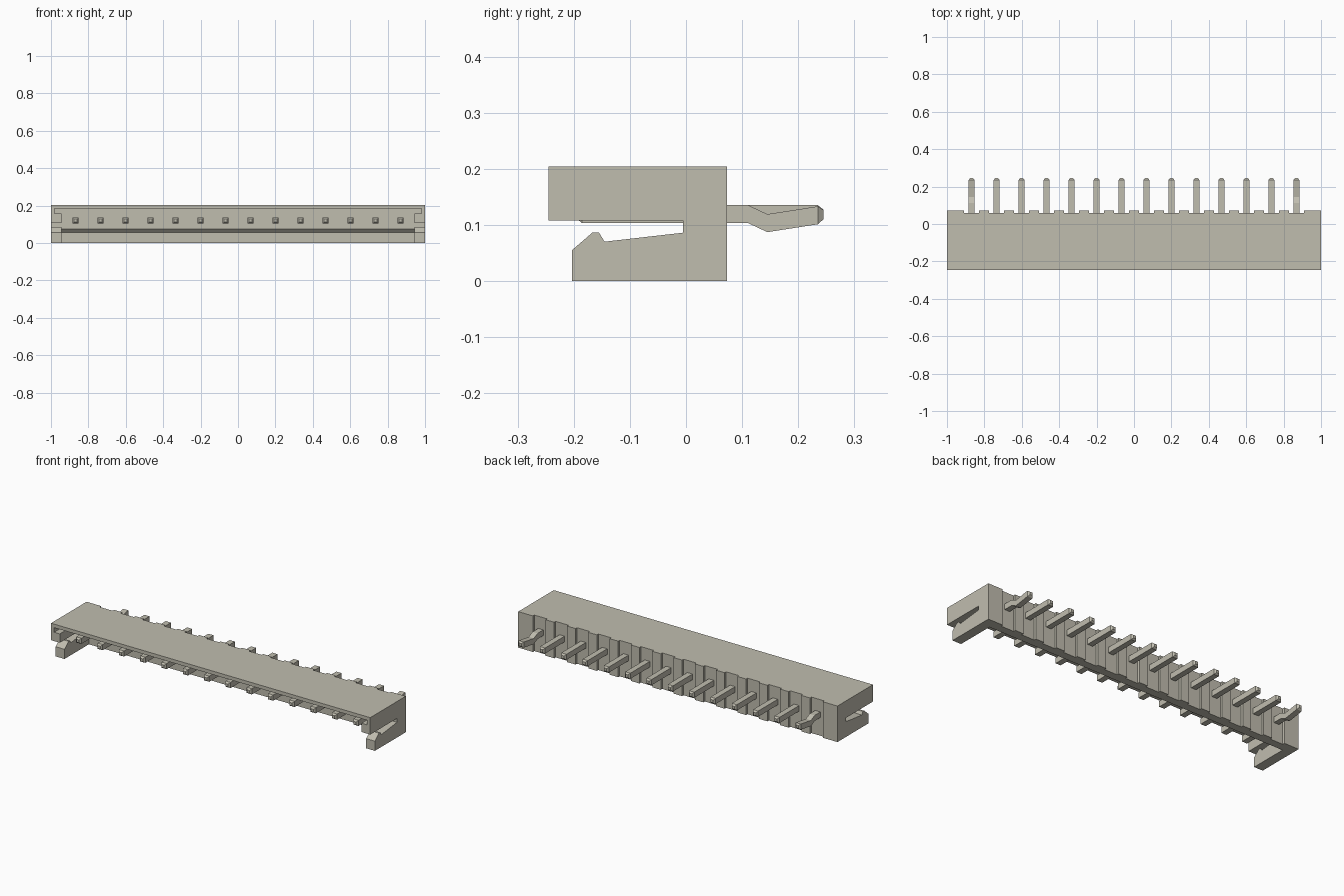
import bpy, bmesh

old = bpy.data.objects.get("Cube")
if old:
    bpy.data.objects.remove(old, do_unlink=True)

# One warm grey plastic for everything
grey = bpy.data.materials.new("warm grey")
grey.use_nodes = True
colour = (0.527, 0.508, 0.429, 1.0)
grey.diffuse_color = colour
grey.node_tree.nodes["Principled BSDF"].inputs["Base Color"].default_value = colour

PINS = 14
FIRST = -0.868
PITCH = 2 * 0.868 / (PINS - 1)


def finish(name, bm):
    bmesh.ops.recalc_face_normals(bm, faces=bm.faces)
    mesh = bpy.data.meshes.new(name)
    bm.to_mesh(mesh)
    bm.free()
    mesh.materials.append(grey)
    obj = bpy.data.objects.new(name, mesh)
    bpy.context.collection.objects.link(obj)
    return obj


def loft(bm, rings):
    """Join equal-length closed rings and cap both ends."""
    rows = [[bm.verts.new(p) for p in ring] for ring in rings]
    n = len(rows[0])
    for a, b in zip(rows, rows[1:]):
        for i in range(n):
            bm.faces.new((a[i], a[(i + 1) % n], b[(i + 1) % n], b[i]))
    bm.faces.new(rows[0])
    bm.faces.new(rows[-1])


def side_prism(bm, profile, x0, x1):
    """Extrude a (y, z) profile along x."""
    loft(bm, [[(x, y, z) for y, z in profile] for x in (x0, x1)])


def cut(target, bm):
    """Subtract a shape from the target and remove the cutter."""
    cutter = finish("cutter", bm)
    cutter.hide_render = True
    mod = target.modifiers.new("cut", "BOOLEAN")
    mod.operation = "DIFFERENCE"
    mod.solver = "EXACT"
    mod.object = cutter
    bpy.context.view_layer.update()
    graph = bpy.context.evaluated_depsgraph_get()
    mesh = bpy.data.meshes.new_from_object(target.evaluated_get(graph))
    target.modifiers.clear()
    target.data = mesh
    bpy.data.objects.remove(cutter, do_unlink=True)


def box_profile(y0, y1, z0, z1):
    return [(y0, z0), (y1, z0), (y1, z1), (y0, z1)]


# Housing: side outline with the latch arm and slot, full width
bm = bmesh.new()
side_prism(bm, [(0.073, 0), (0.073, 0.204), (-0.245, 0.204), (-0.245, 0.108),
                (-0.005, 0.108), (-0.005, 0.086), (-0.145, 0.07),
                (-0.155, 0.086), (-0.167, 0.086), (-0.203, 0.055),
                (-0.203, 0)], -1, 1)
housing = finish("housing", bm)

# Open mouth between the end walls, with a sloped lower lip on the back wall
bm = bmesh.new()
side_prism(bm, [(-0.3, -0.1), (0.015, -0.1), (0.015, 0.055),
                (-0.005, 0.075), (-0.005, 0.184), (-0.3, 0.184)], -0.945, 0.945)
cut(housing, bm)

# Thinner upper part of each end wall
for s in (-1, 1):
    bm = bmesh.new()
    side_prism(bm, box_profile(-0.3, -0.005, 0.158, 0.184), s * 0.93, s * 0.98)
    cut(housing, bm)

# Vertical recess behind each pin
bm = bmesh.new()
for i in range(PINS):
    x = FIRST + i * PITCH
    side_prism(bm, box_profile(0.06, 0.1, -0.1, 0.3), x - 0.04, x + 0.04)
cut(housing, bm)

# Pins: square bar with tapered tips; the two end pins are kinked at the back
H = 0.016
straight = [(-0.195, 0.119, 0.008), (-0.185, 0.119, H),
            (0.235, 0.119, H), (0.245, 0.119, 0.008)]
kinked = straight[:2] + [(0.111, 0.119, H), (0.145, 0.103, H),
                         (0.235, 0.117, H), (0.245, 0.118, 0.008)]
for i in range(PINS):
    x = FIRST + i * PITCH
    path = kinked if i in (0, PINS - 1) else straight
    bm = bmesh.new()
    loft(bm, [[(x - h, y, z - h), (x + h, y, z - h),
               (x + h, y, z + h), (x - h, y, z + h)] for y, z, h in path])
    finish(f"pin_{i + 1}", bm)
